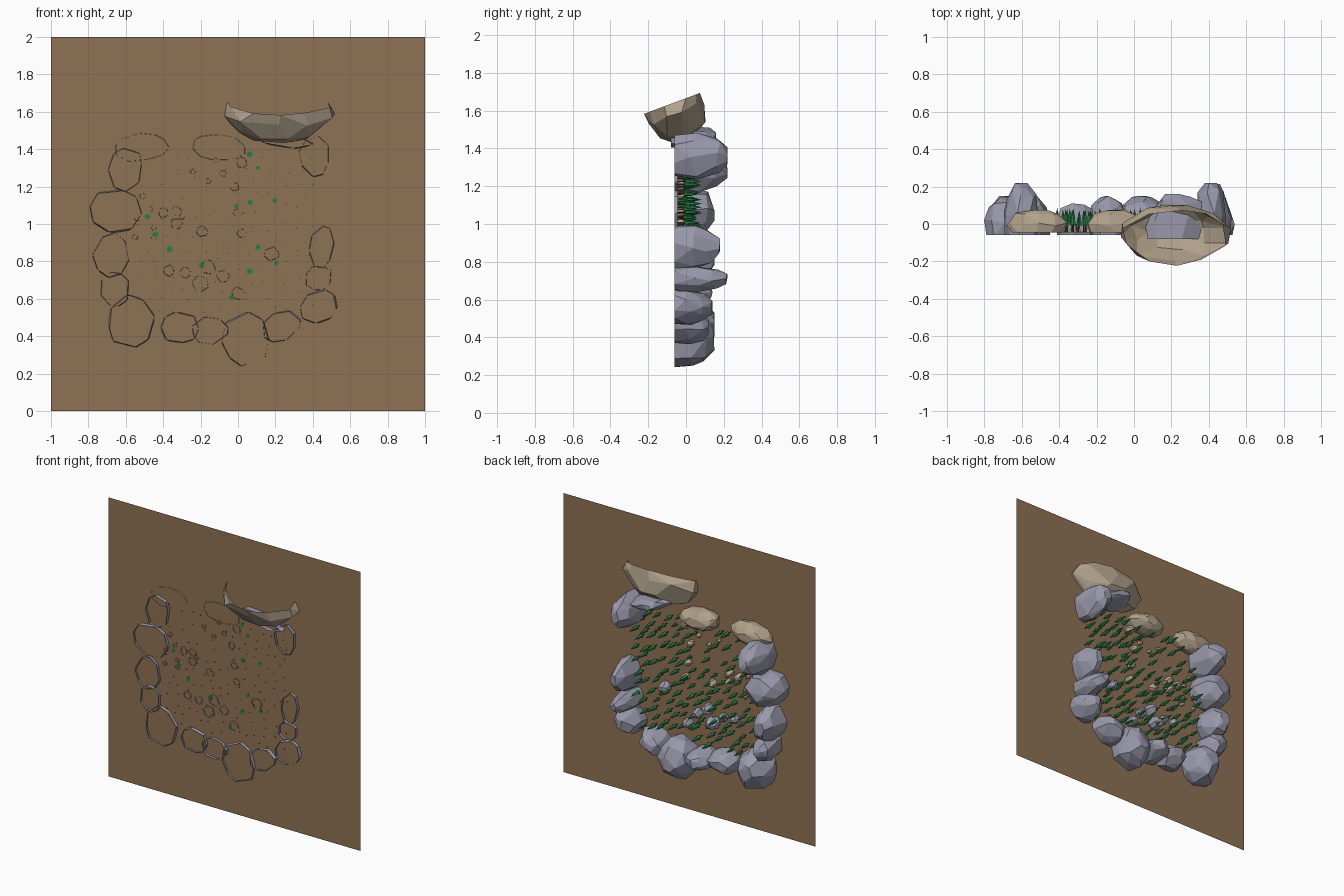
import bpy, bmesh, math, random
from mathutils import Matrix, Vector

if "Cube" in bpy.data.objects:
    bpy.data.objects.remove(bpy.data.objects["Cube"])

random.seed(7)
PLANE_Y = -0.04


def material(name, rgb):
    m = bpy.data.materials.new(name)
    m.diffuse_color = (*rgb, 1)
    m.use_nodes = True
    m.node_tree.nodes["Principled BSDF"].inputs["Base Color"].default_value = m.diffuse_color
    return m


SOIL = material("soil", (0.275, 0.17, 0.09))
SLATE = material("slate", (0.32, 0.32, 0.41))
SAND = material("sandstone", (0.44, 0.36, 0.26))
LEAF = material("leaf", (0.02, 0.22, 0.06))
BARK = material("bark", (0.12, 0.06, 0.03))


def finish(bm, name, mats):
    me = bpy.data.meshes.new(name)
    bm.to_mesh(me)
    bm.free()
    ob = bpy.data.objects.new(name, me)
    for m in mats:
        me.materials.append(m)
    bpy.context.collection.objects.link(ob)
    return ob


def add_rock(bm, loc, w, h, depth, tilt=-90, turn=0, sides=8, rings=None):
    """Faceted dome shell, open at its base, rising along local z."""
    rings = rings or ((0, 0.95), (0.4, 1.0), (0.8, 0.78), (1.0, 0.4))
    part = bmesh.new()
    for t, s in rings:
        off = random.uniform(0, 1)
        for i in range(sides):
            a = math.tau * (i + off + random.uniform(-.25, .25)) / sides
            r = s * random.uniform(0.92, 1.06)
            lz = 0 if t == 0 else depth * min(1, t + random.uniform(-.13, .07))
            part.verts.new((w / 2 * r * math.cos(a), h / 2 * r * math.sin(a), lz))
    res = bmesh.ops.convex_hull(part, input=part.verts)
    bmesh.ops.delete(part, geom=[v for v in part.verts if not v.link_faces], context='VERTS')
    base = [f for f in part.faces if all(v.co.z < 1e-5 for v in f.verts)]
    bmesh.ops.delete(part, geom=base, context='FACES')
    bmesh.ops.dissolve_limit(part, angle_limit=math.radians(9), verts=part.verts, edges=part.edges)
    mat = (Matrix.Translation(loc) @ Matrix.Rotation(math.radians(turn), 4, 'Y')
           @ Matrix.Rotation(math.radians(tilt), 4, 'X'))
    bmesh.ops.transform(part, matrix=mat, verts=part.verts)
    tmp = bpy.data.meshes.new("tmp")
    part.to_mesh(tmp)
    part.free()
    bm.from_mesh(tmp)
    bpy.data.meshes.remove(tmp)


# upright soil sheet
bm = bmesh.new()
bmesh.ops.create_grid(bm, x_segments=1, y_segments=1, size=1,
                      matrix=Matrix.Translation((0, PLANE_Y, 1)) @ Matrix.Rotation(math.pi / 2, 4, 'X'))
finish(bm, "soil_sheet", [SOIL])

# ring of slate boulders: x, z, width, height, top y, turn
BOULDERS = [
    (-.66, 1.07, .30, .26, .15, 0), (-.57, .48, .27, .30, .15, 0),
    (.04, .385, .28, .29, .15, 0), (-.60, 1.29, .19, .25, .22, 10),
    (-.68, .83, .20, .25, .15, 0), (-.66, .65, .17, .20, .14, 0),
    (-.31, .45, .22, .18, .11, 0), (-.15, .43, .21, .15, .15, 0),
    (.23, .45, .23, .16, .12, -30), (.43, .56, .22, .18, .14, -25),
    (.43, .71, .16, .14, .22, -10), (.45, .88, .14, .24, .18, 5),
    (.41, 1.36, .17, .24, .22, 0)]
for i, (x, z, w, h, top, turn) in enumerate(BOULDERS):
    bm = bmesh.new()
    add_rock(bm, (x, -0.06, z), w, h, top + .06, turn=turn)
    finish(bm, f"boulder_{i + 1}", [SLATE])

# wedge slab under the large sandstone
bm = bmesh.new()
add_rock(bm, (.23, -.08, 1.46), .36, .10, .24, turn=12, sides=6)
finish(bm, "wedge_slab", [SLATE])

# sandstone lintels: two low domes and a large tipped shell
for i, (x, z) in enumerate([(-.52, 1.41), (-.105, 1.41)]):
    bm = bmesh.new()
    add_rock(bm, (x, -.045, z), .31, .155, .12, turn=-6 if i == 0 else 4, sides=10)
    finish(bm, f"lintel_stone_{i + 1}", [SAND])
bm = bmesh.new()
add_rock(bm, (.215, -.07, 1.64), .59, .32, .19, tilt=-159.5, sides=10,
         rings=((0, .97), (.35, 1.0), (.8, .78), (1, .55)))
finish(bm, "large_tipped_stone", [SAND])

# scattered pebbles: x, z, size
SAND_PEBBLES = [
    (-.24, 1.28, .03), (-.12, 1.34, .03), (-.08, 1.27, .035), (-.16, 1.23, .03),
    (-.40, 1.06, .055), (-.33, 1.07, .055), (-.33, 1.0, .06), (-.30, 1.04, .03),
    (-.51, 1.15, .035), (-.47, 1.08, .03), (-.54, 1.03, .03), (-.45, .98, .03),
    (-.55, .93, .03), (-.45, .93, .03), (.02, 1.33, .06), (-.02, 1.2, .05),
    (0, 1.06, .05), (.02, .95, .05), (-.19, .96, .06)]
SLATE_PEBBLES = [
    (-.37, .75, .06), (-.28, .74, .06), (-.16, .77, .08), (.18, .84, .08),
    (-.2, .68, .09), (0, .63, .07), (-.08, .72, .07)]
for name, data, mat in (("sand_pebbles", SAND_PEBBLES, SAND), ("slate_pebbles", SLATE_PEBBLES, SLATE)):
    bm = bmesh.new()
    for x, z, s in data:
        add_rock(bm, (x, PLANE_Y - .006, z), s * 1.1, s, s * .8 + .012,
                 turn=random.uniform(0, 90), sides=6)
    finish(bm, name, [mat])

# small conifers growing out of the sheet
ROT = Matrix.Rotation(-math.pi / 2, 4, 'X')


def add_cone(bm, x, z, y0, y1, r0, r1, index, sides=6):
    geo = bmesh.ops.create_cone(bm, cap_ends=True, segments=sides, radius1=r0, radius2=r1, depth=y1 - y0,
                                matrix=Matrix.Translation((x, (y0 + y1) / 2, z)) @ ROT)
    for f in {f for v in geo['verts'] for f in v.link_faces}:
        f.material_index = index


bm = bmesh.new()
spots = []
for _ in range(6000):
    x, z = random.uniform(-.55, .42), random.uniform(.52, 1.38)
    if z > 1.05 and x < -.05 and random.random() < .8:
        continue
    if z < .58 and abs(x - .04) < .12:
        continue
    if any((x - a) ** 2 + (z - b) ** 2 < .055 ** 2 for a, b in spots):
        continue
    spots.append((x, z))
    if len(spots) >= 140:
        break
for x, z in spots:
    k = random.uniform(.75, 1.15)
    low = random.random() < .15
    y0 = PLANE_Y - .004
    add_cone(bm, x, z, y0, y0 + .05 * k, .004, .003, 1, 5)
    c = y0 if low else y0 + .035 * k
    add_cone(bm, x, z, c, c + .05 * k, .016 * k, .003, 0)
    add_cone(bm, x, z, c + .03 * k, c + .08 * k, .012 * k, 0, 0)
finish(bm, "conifers", [LEAF, BARK])
